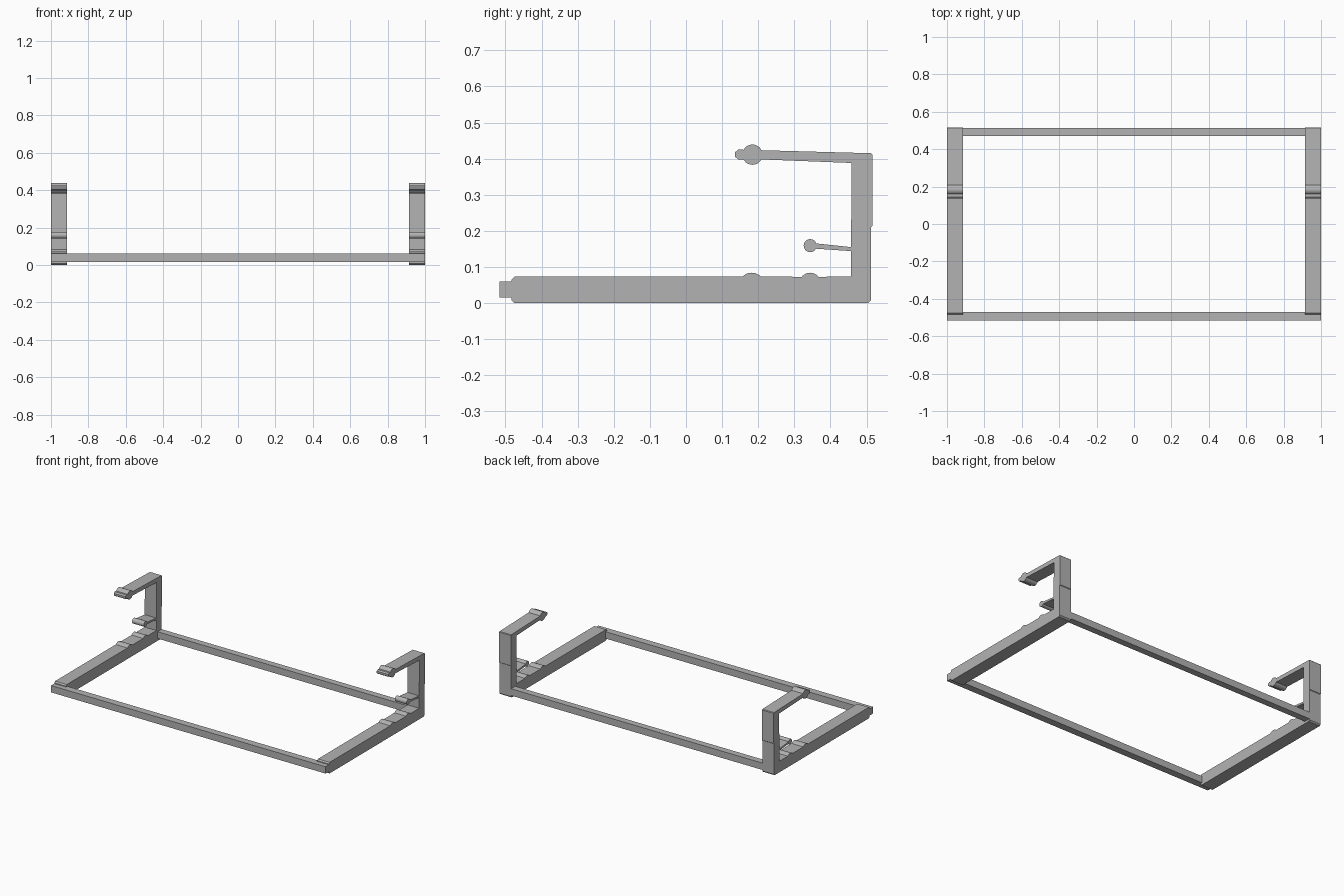
import bpy
import bmesh
from math import radians, sin, cos

cube = bpy.data.objects.get("Cube")
if cube:
    bpy.data.objects.remove(cube, do_unlink=True)

grey = bpy.data.materials.new("plain grey")
grey.use_nodes = True
colour = (0.45, 0.45, 0.45, 1)
grey.diffuse_color = colour
grey.node_tree.nodes["Principled BSDF"].inputs["Base Color"].default_value = colour


def arc(y, z, r, start, end, steps=12):
    """Points along a circular arc in the side profile."""
    angles = [radians(start + (end - start) * i / steps) for i in range(steps + 1)]
    return [(y + r * cos(a), z + r * sin(a)) for a in angles]


def extrude_profile(name, points, x0, x1):
    """Extrude a (y, z) outline along x."""
    bm = bmesh.new()
    face = bm.faces.new([bm.verts.new((x0, y, z)) for y, z in points])
    result = bmesh.ops.extrude_face_region(bm, geom=[face])
    verts = [v for v in result["geom"] if isinstance(v, bmesh.types.BMVert)]
    bmesh.ops.translate(bm, verts=verts, vec=(x1 - x0, 0, 0))
    bmesh.ops.recalc_face_normals(bm, faces=bm.faces)
    mesh = bpy.data.meshes.new(name)
    bm.to_mesh(mesh)
    bm.free()
    mesh.materials.append(grey)
    obj = bpy.data.objects.new(name, mesh)
    bpy.context.collection.objects.link(obj)
    return obj


# Bracket outline: foot beam, upright, upper arm, small tongue, beam bumps
outline = [(-0.483, 0.008), (-0.475, 0), (0.505, 0), (0.513, 0.008)]
outline += [(0.513, 0.21), (0.516, 0.213), (0.516, 0.411), (0.512, 0.415)]
outline += arc(0.184, 0.411, 0.028, 26, 151)
outline += [(0.145, 0.425), (0.136, 0.418), (0.136, 0.405), (0.145, 0.398)]
outline += arc(0.184, 0.411, 0.028, 208, 332)
outline += [(0.459, 0.388), (0.457, 0.155)]
outline += arc(0.344, 0.159, 0.018, 20, 332, 24)
outline += [(0.457, 0.144), (0.457, 0.073)]
outline += arc(0.344, 0.054, 0.03, 39, 141)
outline += arc(0.182, 0.048, 0.036, 44, 136)
outline += [(-0.475, 0.073), (-0.483, 0.065)]

for name, x0, x1 in (("left_bracket", 0.915, 1), ("right_bracket", -1, -0.915)):
    bracket = extrude_profile(name, outline, x0, x1)
    bpy.ops.object.select_all(action="DESELECT")
    bracket.select_set(True)
    bpy.context.view_layer.objects.active = bracket
    bpy.ops.object.shade_smooth_by_angle(angle=radians(20))

# Cross bars joining the brackets
for name, y0, y1, half in (("front_bar", -0.517, -0.47, 1), ("back_bar", 0.47, 0.513, 0.915)):
    section = [(y0, 0.015), (y1, 0.015), (y1, 0.06), (y0, 0.06)]
    extrude_profile(name, section, -half, half)
